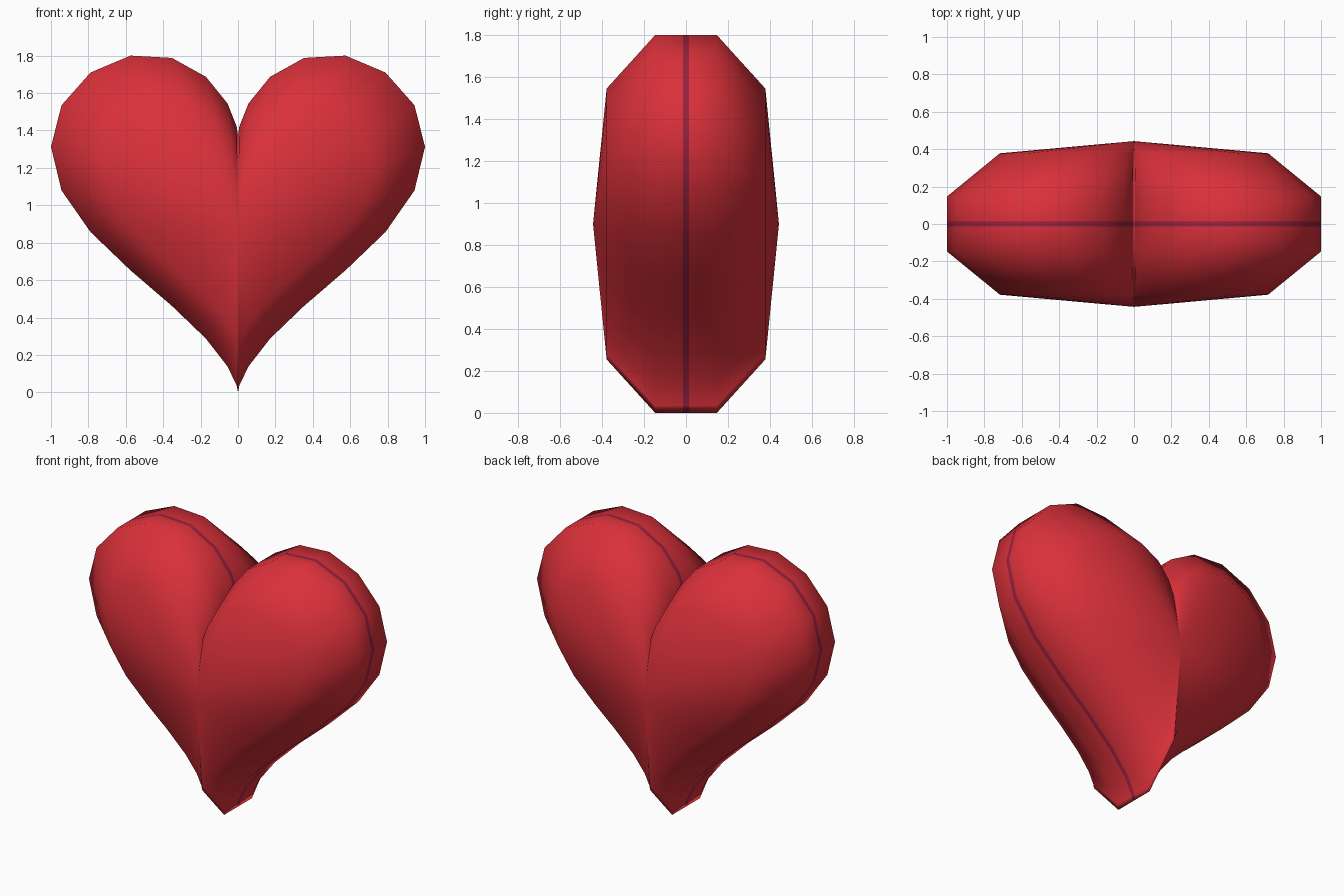
import bpy, bmesh, math

if "Cube" in bpy.data.objects:
    bpy.data.objects.remove(bpy.data.objects["Cube"])

N = 32        # sides of the heart outline
MID = 0.9     # height the outline shrinks towards


def material(name, rgb):
    m = bpy.data.materials.new(name)
    m.diffuse_color = (*rgb, 1.0)
    m.use_nodes = True
    m.node_tree.nodes["Principled BSDF"].inputs["Base Color"].default_value = m.diffuse_color
    return m


def outline(i):
    """Heart curve, 2 units wide, tip on the ground."""
    t = 2 * math.pi * i / N
    z = (13 * math.cos(t) - 5 * math.cos(2 * t) - 2 * math.cos(3 * t) - math.cos(4 * t)) / 16
    return math.sin(t) ** 3, z + 1.0625


# Layers from front to back: (depth, outline scale)
half = [(0.378, 0.717), (0.147, 1.0), (0.014, 1.0)]
layers = [(-y, s) for y, s in half] + [(y, s) for y, s in reversed(half)]

bm = bmesh.new()
rings = []
for y, s in layers:
    pts = [outline(i) for i in range(N)]
    rings.append([bm.verts.new((x * s, y, MID + (z - MID) * s)) for x, z in pts])

# Side walls, with the narrow seam as the middle strip
for k in range(len(rings) - 1):
    a, b = rings[k], rings[k + 1]
    for i in range(N):
        j = (i + 1) % N
        f = bm.faces.new((a[i], b[i], b[j], a[j]))
        f.material_index = 1 if k == 2 else 0

# Front and back rise to a central point
for ring, y in ((rings[0], -0.443), (rings[-1], 0.443)):
    peak = bm.verts.new((0, y, MID))
    for i in range(N):
        bm.faces.new((ring[i], ring[(i + 1) % N], peak))

bmesh.ops.recalc_face_normals(bm, faces=bm.faces)
for f in bm.faces:
    f.smooth = True

mesh = bpy.data.meshes.new("heart")
bm.to_mesh(mesh)
bm.free()
mesh.materials.append(material("heart red", (0.70, 0.03, 0.042)))
mesh.materials.append(material("seam dark crimson", (0.33, 0.015, 0.05)))
heart = bpy.data.objects.new("heart", mesh)
bpy.context.collection.objects.link(heart)
